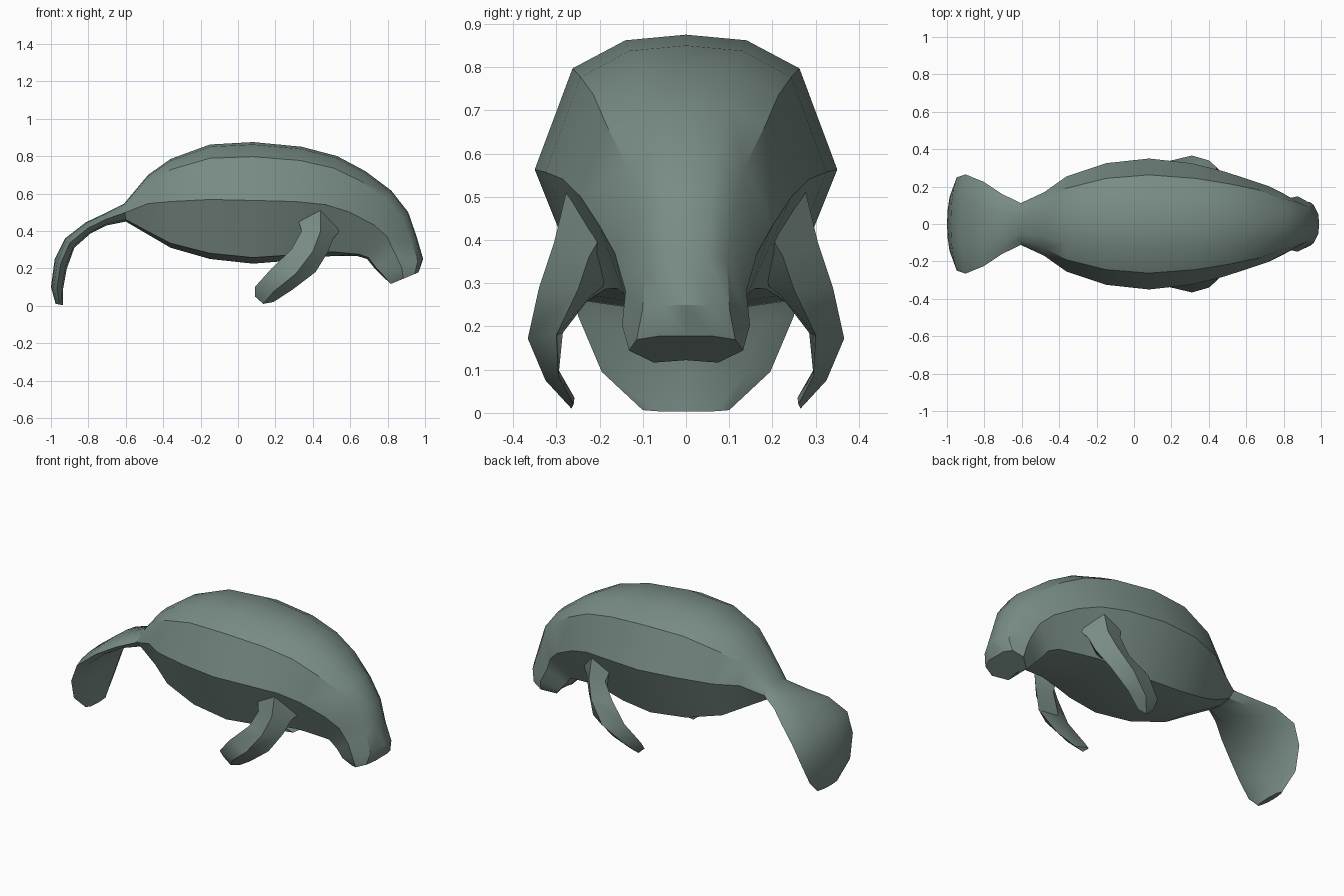
import bpy, bmesh, math
from mathutils import Vector

old = bpy.data.objects.get("Cube")
if old:
    bpy.data.objects.remove(old, do_unlink=True)

skin = bpy.data.materials.new("grey green skin")
skin.use_nodes = True
SKIN = (0.19, 0.262, 0.238, 1)
skin.diffuse_color = SKIN
skin.node_tree.nodes["Principled BSDF"].inputs["Base Color"].default_value = SKIN


def loft(name, rings):
    """Skin closed rings of points and cap both ends."""
    bm = bmesh.new()
    loops = [[bm.verts.new(p) for p in ring] for ring in rings]
    n = len(loops[0])
    for a, b in zip(loops, loops[1:]):
        for i in range(n):
            j = (i + 1) % n
            bm.faces.new((a[i], a[j], b[j], b[i]))
    bm.faces.new(loops[0])
    bm.faces.new(loops[-1])
    bmesh.ops.recalc_face_normals(bm, faces=bm.faces)
    mesh = bpy.data.meshes.new(name)
    bm.to_mesh(mesh)
    bm.free()
    mesh.materials.append(skin)
    obj = bpy.data.objects.new(name, mesh)
    bpy.context.collection.objects.link(obj)
    bpy.ops.object.select_all(action='DESELECT')
    obj.select_set(True)
    bpy.context.view_layer.objects.active = obj
    bpy.ops.object.shade_smooth_by_angle(angle=math.radians(32))
    return obj


# Cross-section halves: (share of half width, share of the way from back to belly)
TRUNK = ((0.4, 0.02), (0.75, 0.12), (1, 0.48), (0.65, 0.95))
HEAD = ((0.36, 0.02), (0.68, 0.13), (1, 0.52), (0.72, 0.97))
MOUTH = ((0.5, 0.0), (0.95, 0.15), (1.1, 0.6), (0.62, 1.1))
PADDLE = ((0.4, 0.06), (0.75, 0.22), (1, 0.5), (0.7, 0.88))


def section(top, bottom, width, shape):
    t, b = Vector((top[0], 0, top[1])), Vector((bottom[0], 0, bottom[1]))
    side = [t.lerp(b, f) + Vector((0, w * width, 0)) for w, f in shape]
    other = [Vector((p.x, -p.y, p.z)) for p in reversed(side)]
    return [t] + side + [b] + other


# Body from tail tip to mouth: back point, belly point, half width, shape
body = [
    ((-0.975, 0.01), (-0.935, 0.003), 0.10, PADDLE),
    ((-1.00, 0.10), (-0.935, 0.09), 0.195, PADDLE),
    ((-0.98, 0.25), (-0.915, 0.20), 0.25, PADDLE),
    ((-0.925, 0.36), (-0.875, 0.31), 0.265, PADDLE),
    ((-0.815, 0.445), (-0.79, 0.385), 0.225, PADDLE),
    ((-0.71, 0.495), (-0.70, 0.43), 0.16, PADDLE),
    ((-0.61, 0.545), (-0.60, 0.45), 0.112, PADDLE),
    ((-0.48, 0.70), (-0.48, 0.38), 0.17, TRUNK),
    ((-0.36, 0.785), (-0.36, 0.31), 0.255, TRUNK),
    ((-0.15, 0.862), (-0.15, 0.25), 0.325, TRUNK),
    ((0.08, 0.875), (0.08, 0.225), 0.35, TRUNK),
    ((0.34, 0.85), (0.27, 0.24), 0.325, TRUNK),
    ((0.53, 0.80), (0.40, 0.26), 0.285, TRUNK),
    ((0.68, 0.72), (0.50, 0.265), 0.245, TRUNK),
    ((0.82, 0.615), (0.64, 0.265), 0.20, HEAD),
    ((0.91, 0.50), (0.69, 0.25), 0.165, HEAD),
    ((0.955, 0.37), (0.73, 0.20), 0.14, HEAD),
    ((0.99, 0.25), (0.77, 0.16), 0.148, HEAD),
    ((0.965, 0.178), (0.83, 0.122), 0.12, MOUTH),
]
loft("body", [section(*row) for row in body])

# Flipper from shoulder to tip: leading edge, outer ridge, trailing edge, inner side
flipper = [
    ((0.56, 0.19, 0.42), (0.44, 0.27, 0.54), (0.31, 0.26, 0.50), (0.42, 0.15, 0.40)),
    ((0.51, 0.225, 0.36), (0.44, 0.305, 0.395), (0.34, 0.29, 0.40), (0.40, 0.17, 0.31)),
    ((0.48, 0.25, 0.285), (0.40, 0.34, 0.29), (0.285, 0.30, 0.30), (0.38, 0.22, 0.27)),
    ((0.415, 0.30, 0.18), (0.31, 0.366, 0.172), (0.18, 0.335, 0.20), (0.29, 0.285, 0.185)),
    ((0.29, 0.295, 0.085), (0.19, 0.325, 0.075), (0.09, 0.305, 0.10), (0.19, 0.295, 0.10)),
    ((0.19, 0.26, 0.02), (0.135, 0.265, 0.01), (0.09, 0.27, 0.05), (0.14, 0.258, 0.035)),
]
for name, s in (("left_flipper", 1), ("right_flipper", -1)):
    # The model faces +x along its length, so the sides are mirrored in y
    loft(name, [[(x, s * y, z) for x, y, z in ring] for ring in flipper])
